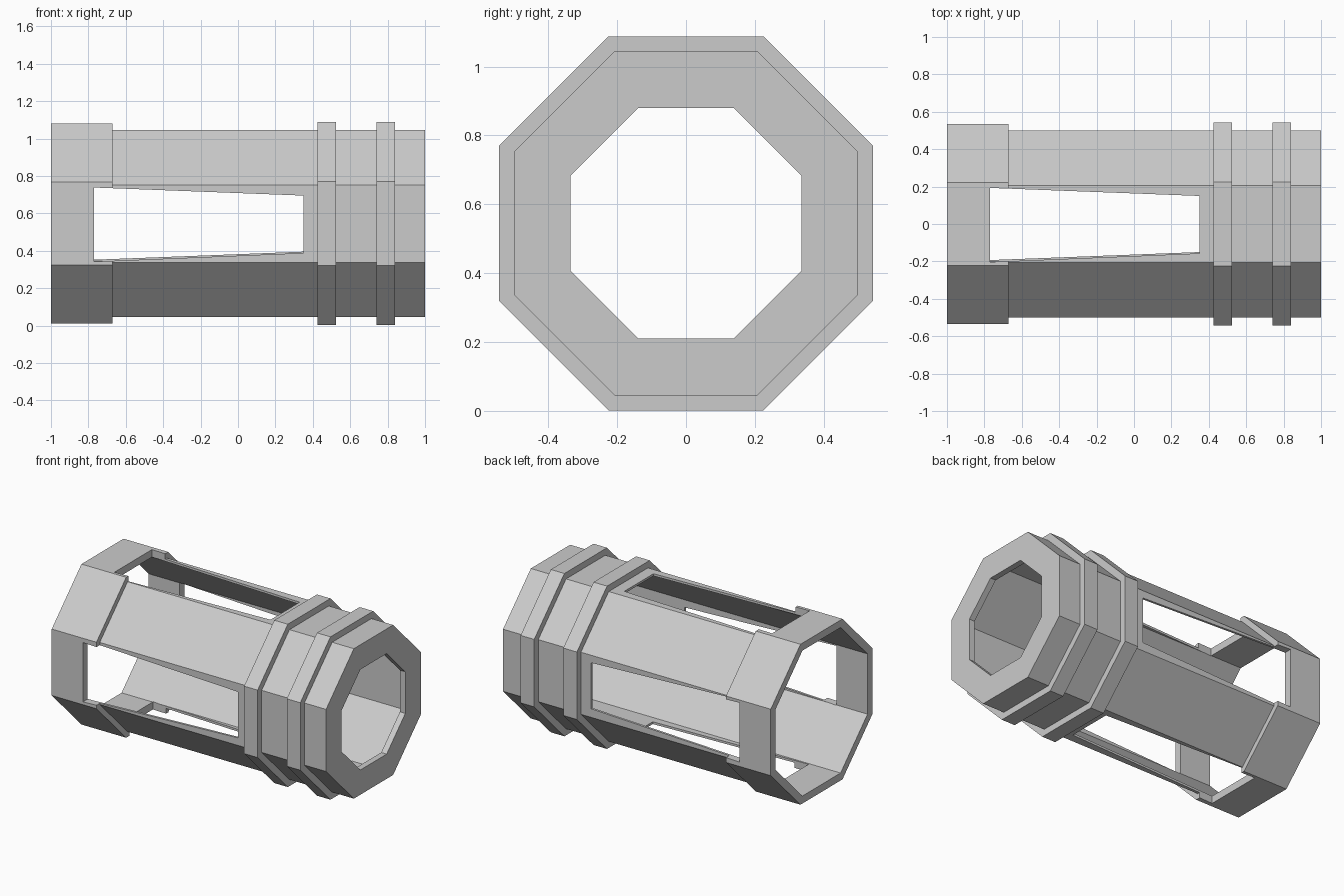
import bpy, bmesh, math
from mathutils import Matrix

cube = bpy.data.objects.get("Cube")
if cube:
    bpy.data.objects.remove(cube, do_unlink=True)

SIDES = 8
AXIS_Z = 0.545
INNER = 0.485

grey = bpy.data.materials.new("light grey")
grey.use_nodes = True
GREY = (0.6, 0.6, 0.6, 1)
grey.diffuse_color = GREY
grey.node_tree.nodes["Principled BSDF"].inputs["Base Color"].default_value = GREY


def finish(name, bm):
    bmesh.ops.recalc_face_normals(bm, faces=bm.faces)
    mesh = bpy.data.meshes.new(name)
    bm.to_mesh(mesh)
    bm.free()
    mesh.materials.append(grey)
    obj = bpy.data.objects.new(name, mesh)
    obj.location.z = AXIS_Z
    bpy.context.collection.objects.link(obj)
    return obj


def octagon_lathe(name, profile):
    """Turn a closed (x, apothem) profile around the x axis in flat sides."""
    bm = bmesh.new()
    loops = []
    for i in range(SIDES):
        a = (i + 0.5) * math.tau / SIDES
        k = 1 / math.cos(math.pi / SIDES)
        loops.append([bm.verts.new((x, r * k * math.cos(a), r * k * math.sin(a)))
                      for x, r in profile])
    n = len(profile)
    for i in range(SIDES):
        a, b = loops[i], loops[(i + 1) % SIDES]
        for j in range(n):
            bm.faces.new((a[j], a[(j + 1) % n], b[(j + 1) % n], b[j]))
    return finish(name, bm)


def band(name, x0, x1, outer, inner):
    return octagon_lathe(name, [(x0, outer), (x1, outer), (x1, inner), (x0, inner)])


# Thin tube with an inward lip closing the right end
tube = octagon_lathe("tube", [(-0.67, 0.5), (1, 0.5), (1, 0.335),
                              (0.96, 0.335), (0.96, INNER), (-0.67, INNER)])

# Thick open collar and two raised rings
collar = band("collar", -1, -0.67, 0.535, INNER)
band("inner_ring", 0.425, 0.525, 0.543, 0.499)
band("outer_ring", 0.74, 0.84, 0.543, 0.499)

# Four tapered window cutters, turned around the axis
outline = [(-0.77, -0.203), (0.35, -0.157), (0.35, 0.15), (-0.77, 0.193)]
bm = bmesh.new()
for i in range(4):
    turn = Matrix.Rotation(i * math.pi / 2, 3, "X")
    near, far = [[bm.verts.new(turn @ Matrix.Identity(3) @ bm.verts.new((x, y, z)).co)
                  for x, z in outline] for y in (-0.4, -0.7)]
    bm.faces.new(near)
    bm.faces.new(far[::-1])
    for j in range(4):
        k = (j + 1) % 4
        bm.faces.new((near[j], far[j], far[k], near[k]))
bmesh.ops.delete(bm, geom=[v for v in bm.verts if not v.link_faces], context="VERTS")
cutter = finish("window_cutter", bm)
cutter.hide_render = True

# Cut the windows, then discard the cutter
for obj in (tube, collar):
    cut = obj.modifiers.new("windows", "BOOLEAN")
    cut.operation = "DIFFERENCE"
    cut.solver = "EXACT"
    cut.object = cutter
    bpy.context.view_layer.objects.active = obj
    bpy.ops.object.modifier_apply(modifier=cut.name)
bpy.data.objects.remove(cutter, do_unlink=True)
